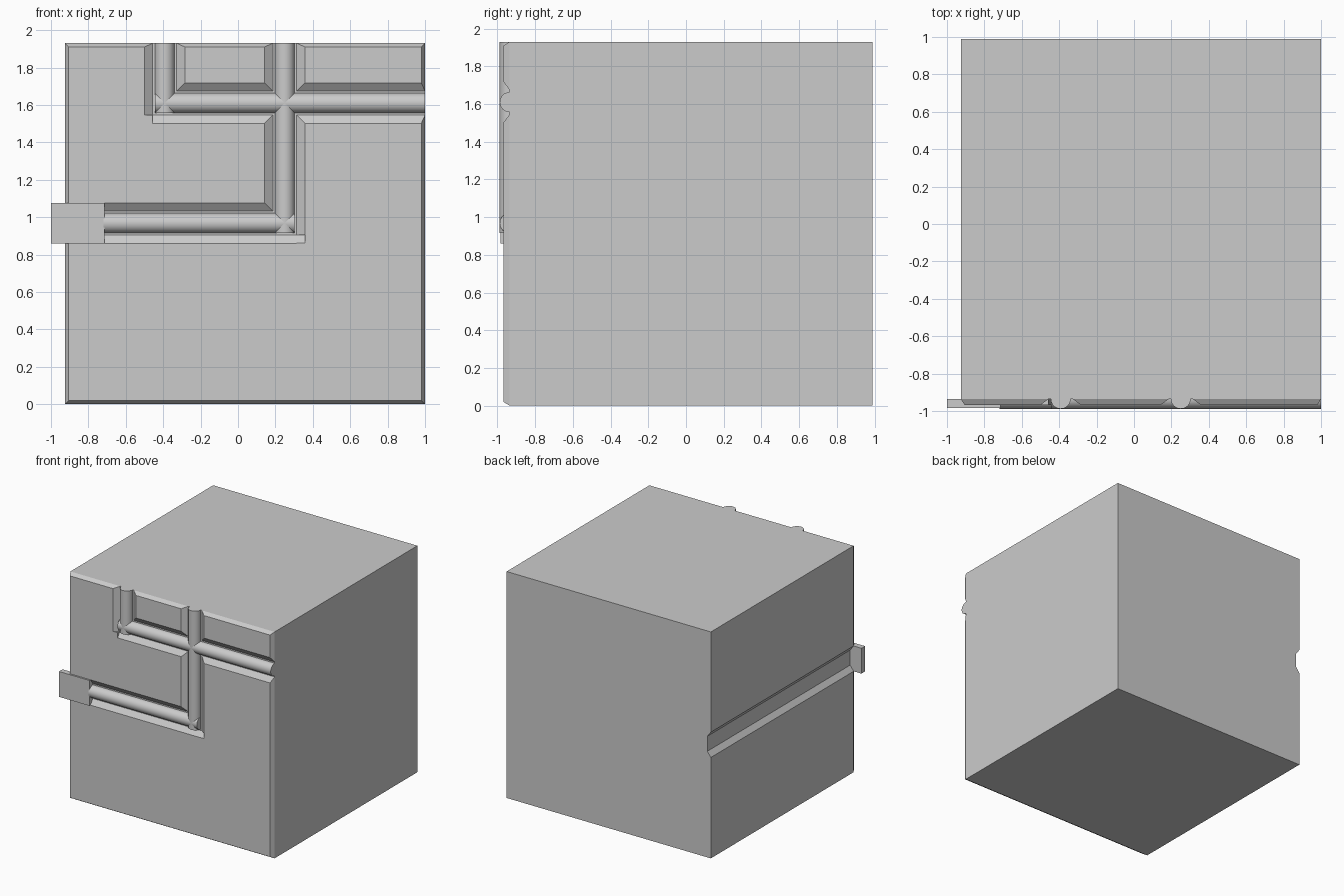
import bpy, bmesh, math

if "Cube" in bpy.data.objects:
    bpy.data.objects.remove(bpy.data.objects["Cube"])

FACE, FLOOR, BACK = -0.968, -0.935, 0.988   # front face, channel floor, back
LEFT, RIGHT, TOP = -0.926, 1.0, 1.93
DEPTH = FACE - FLOOR
R = 0.053


def loft(name, rings):
    """Closed solid from a list of matching rings of points."""
    bm = bmesh.new()
    loops = [[bm.verts.new(p) for p in ring] for ring in rings]
    n = len(loops[0])
    for a, b in zip(loops, loops[1:]):
        for i in range(n):
            bm.faces.new((a[i], a[(i + 1) % n], b[(i + 1) % n], b[i]))
    bm.faces.new(loops[0])
    bm.faces.new(loops[-1][::-1])
    bmesh.ops.recalc_face_normals(bm, faces=bm.faces[:])
    mesh = bpy.data.meshes.new(name)
    bm.to_mesh(mesh)
    bm.free()
    obj = bpy.data.objects.new(name, mesh)
    bpy.context.collection.objects.link(obj)
    return obj


def prism(name, profile, axis, start, end):
    """Extrude an (offset, y) profile along x or z."""
    def place(u, y, t):
        return (t, y, u) if axis == 'x' else (u, y, t)
    return loft(name, [[place(u, y, t) for u, y in profile] for t in (start, end)])


def channel_profile(c):
    # sloped sides, 0.108 half width at the face and 0.064 at the floor
    return [(c - 0.064, FLOOR), (c + 0.064, FLOOR),
            (c + 0.152, FLOOR + 2 * DEPTH), (c - 0.152, FLOOR + 2 * DEPTH)]


def cut(obj, cutter):
    m = obj.modifiers.new(cutter.name, 'BOOLEAN')
    m.operation, m.solver, m.object = 'DIFFERENCE', 'EXACT', cutter
    cutter.hide_render = True
    cutter.hide_set(True)


def rect(y, d):
    return [(LEFT + d, y, d), (RIGHT - d, y, d),
            (RIGHT - d, y, TOP - d), (LEFT + d, y, TOP - d)]


# Block with bevelled front edges
block = loft("block", [rect(BACK, 0), rect(FLOOR, 0), rect(FACE, 0.02)])

# Channels in the front: (axis, centre, start, end)
for i, (axis, c, a, b) in enumerate([
        ('x', 1.61, -0.458, 1.1), ('z', -0.392, 1.546, 2.1),
        ('z', 0.25, 0.905, 2.1), ('x', 0.968, -1.1, 0.314)]):
    cut(block, prism(f"channel_cutter_{i}", channel_profile(c), axis, a, b))

# Sloped corner where the lower channel turns
cut(block, prism("corner_cutter", [(0.905, FLOOR), (0.817, FLOOR + 2 * DEPTH),
                                   (0.905, FLOOR + 2 * DEPTH)], 'x', 0.29, 0.358))

# Channel along the left side
side = [(LEFT - DEPTH, 0.968 - 0.064), (LEFT - DEPTH, 0.968 + 0.064),
        (LEFT + DEPTH, 0.968 + 0.152), (LEFT + DEPTH, 0.968 - 0.152)]
cut(block, loft("side_channel_cutter",
                [[(x, y, z) for x, z in side] for y in (-1.1, 1.1)]))

# Half-round pipes lying in the channels
half_round = [(R * math.cos(math.pi * k / 16), FLOOR - R * math.sin(math.pi * k / 16))
              for k in range(17)]
for name, axis, c, a, b in [
        ("upper_pipe", 'x', 1.61, -0.445, RIGHT),
        ("short_upright_pipe", 'z', -0.392, 1.557, TOP),
        ("long_upright_pipe", 'z', 0.25, 0.915, TOP),
        ("lower_pipe", 'x', 0.968, -0.72, 0.303)]:
    pipe = prism(name, [(c + u, y) for u, y in half_round], axis, a, b)
    bpy.context.view_layer.objects.active = pipe
    pipe.select_set(True)
    bpy.ops.object.shade_smooth_by_angle(angle=math.radians(30))
    pipe.select_set(False)

# Flat plate at the left end of the lower pipe
prism("end_plate", [(0.86, FLOOR), (1.076, FLOOR), (1.076, -0.983), (0.86, -0.983)],
      'x', -1.0, -0.714)
